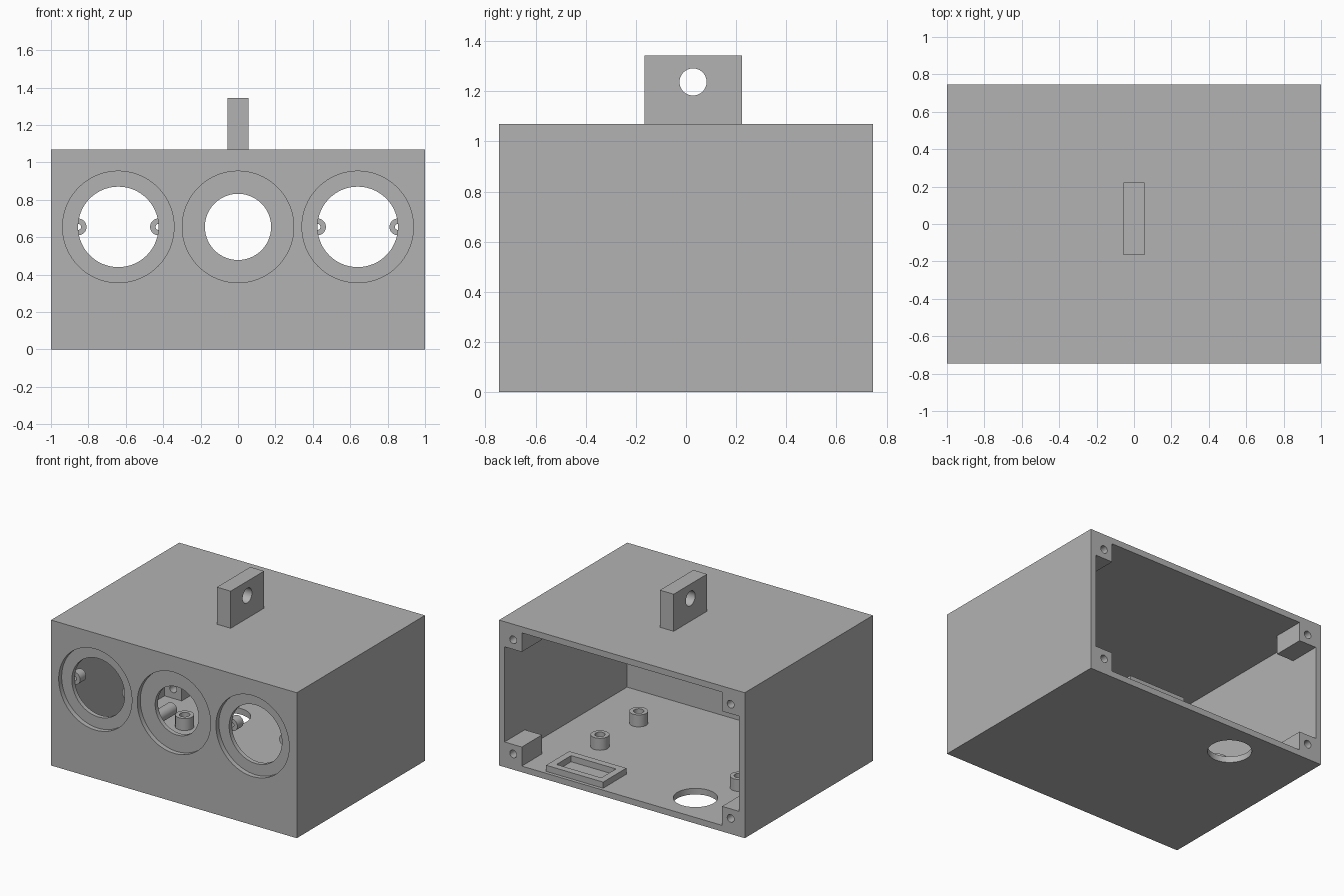
import bpy, bmesh, math
from mathutils import Matrix, Vector

cube = bpy.data.objects.get("Cube")
if cube:
    bpy.data.objects.remove(cube, do_unlink=True)

grey = bpy.data.materials.new("plain grey")
grey.use_nodes = True
TONE = (0.45, 0.45, 0.45, 1)
grey.diffuse_color = TONE
grey.node_tree.nodes["Principled BSDF"].inputs["Base Color"].default_value = TONE

# Overall sizes
W, D, H = 1.0, 0.745, 1.07
WALL, FRONT, RECESS = 0.045, 0.067, 0.035
INNER = -D + FRONT
EYE_Z = 0.655
ALONG = {"x": Matrix.Rotation(math.pi / 2, 4, "Y"),
         "y": Matrix.Rotation(-math.pi / 2, 4, "X"),
         "z": Matrix.Identity(4)}


def finish(name, bm):
    bmesh.ops.recalc_face_normals(bm, faces=bm.faces)
    mesh = bpy.data.meshes.new(name)
    bm.to_mesh(mesh)
    bm.free()
    mesh.materials.append(grey)
    obj = bpy.data.objects.new(name, mesh)
    bpy.context.collection.objects.link(obj)
    return obj


def box(name, lo, hi):
    bm = bmesh.new()
    lo, hi = Vector(lo), Vector(hi)
    bmesh.ops.create_cube(bm, size=1)
    bmesh.ops.scale(bm, vec=hi - lo, verts=bm.verts)
    bmesh.ops.translate(bm, vec=(lo + hi) / 2, verts=bm.verts)
    return finish(name, bm)


def rod(name, start, axis, length, radius, sides=64):
    """Solid cylinder running from start along an axis."""
    bm = bmesh.new()
    bmesh.ops.create_cone(bm, cap_ends=True, segments=sides, radius1=radius,
                          radius2=radius, depth=length)
    shift = Matrix.Translation((0, 0, length / 2))
    bm.transform(Matrix.Translation(start) @ ALONG[axis] @ shift)
    return finish(name, bm)


def tube(name, start, axis, length, radius, bore, sides=40):
    """Open ring: a rectangle spun around its axis."""
    bm = bmesh.new()
    points = [(bore, 0), (radius, 0), (radius, length), (bore, length)]
    verts = [bm.verts.new((r, 0, h)) for r, h in points]
    edges = [bm.edges.new((verts[i], verts[i - 1])) for i in range(4)]
    bmesh.ops.spin(bm, geom=verts + edges, axis=(0, 0, 1), cent=(0, 0, 0),
                   angle=math.tau, steps=sides)
    bmesh.ops.remove_doubles(bm, verts=bm.verts, dist=1e-5)
    bm.transform(Matrix.Translation(start) @ ALONG[axis])
    return smooth(finish(name, bm))


def smooth(obj):
    bpy.ops.object.select_all(action="DESELECT")
    obj.select_set(True)
    bpy.context.view_layer.objects.active = obj
    bpy.ops.object.shade_smooth_by_angle(angle=math.radians(30))
    return obj


def cut(obj, cutters):
    """Subtract each cutter, then discard it."""
    bpy.context.view_layer.objects.active = obj
    for cutter in cutters:
        cutter.hide_render = True
        mod = obj.modifiers.new("cut", "BOOLEAN")
        mod.operation, mod.solver, mod.object = "DIFFERENCE", "EXACT", cutter
        bpy.ops.object.modifier_apply(modifier=mod.name)
        bpy.data.objects.remove(cutter, do_unlink=True)
    return smooth(obj)


# Case: open at the back, three recessed round windows, cable hole in the floor
case = box("case", (-W, -D, 0), (W, D, H))
cutters = [box("cavity", (-W + WALL, INNER, WALL), (W - WALL, D + 0.1, H - WALL))]
for x, radius in ((-0.64, 0.215), (0, 0.177), (0.64, 0.215)):
    cutters.append(rod("recess", (x, -D - 0.1, EYE_Z), "y", 0.1 + RECESS, 0.298, 96))
    cutters.append(rod("window", (x, -D - 0.1, EYE_Z), "y", 0.3, radius, 96))
cutters.append(rod("cable_hole", (-0.42, 0.49, -0.1), "z", 0.2, 0.148))
cut(case, cutters)

# Corner blocks with screw holes
EDGE, DEPTH, SCREW = 0.185, 0.235, 0.115
for side, sx in (("left", 1), ("right", -1)):
    for level, base, sz in (("bottom", 0, 1), ("top", H, -1)):
        xs = sorted((sx * (W - EDGE), sx * (W - WALL)))
        zs = sorted((base + sz * WALL, base + sz * EDGE))
        block = box(f"{level}_{side}_corner_block", (xs[0], D - DEPTH, zs[0]),
                    (xs[1], D, zs[1]))
        cut(block, [rod("screw_hole", (sx * (W - SCREW), D - 0.5, base + sz * SCREW),
                        "y", 1, 0.028, 32)])

# Short pegs beside the outer windows
for window in (-0.64, 0.64):
    for offset in (-0.215, 0.215):
        tube("window_peg", (window + offset, INNER, EYE_Z), "y", 0.07, 0.045, 0.016)

# Long pegs around the middle window
for x in (-0.205, 0.205):
    for dz in (-0.125, 0.125):
        tube("middle_peg", (x, INNER, EYE_Z + dz), "y", 0.2, 0.045, 0.016)

# Floor standoffs
for x in (-0.567, 0.567):
    for y in (-0.26, 0.19):
        tube("floor_standoff", (x, y, WALL), "z", 0.088, 0.063, 0.035)

# Raised rectangular frame on the floor
frame = box("floor_frame", (0.17, 0.45, WALL), (0.635, 0.72, WALL + 0.045))
cut(frame, [box("frame_opening", (0.22, 0.5, 0), (0.585, 0.67, 0.2))])

# Hanging tab on the roof
tab = box("hanging_tab", (-0.056, -0.165, H), (0.056, 0.223, 1.343))
cut(tab, [rod("tab_hole", (-0.2, 0.028, 1.237), "x", 0.4, 0.054)])
